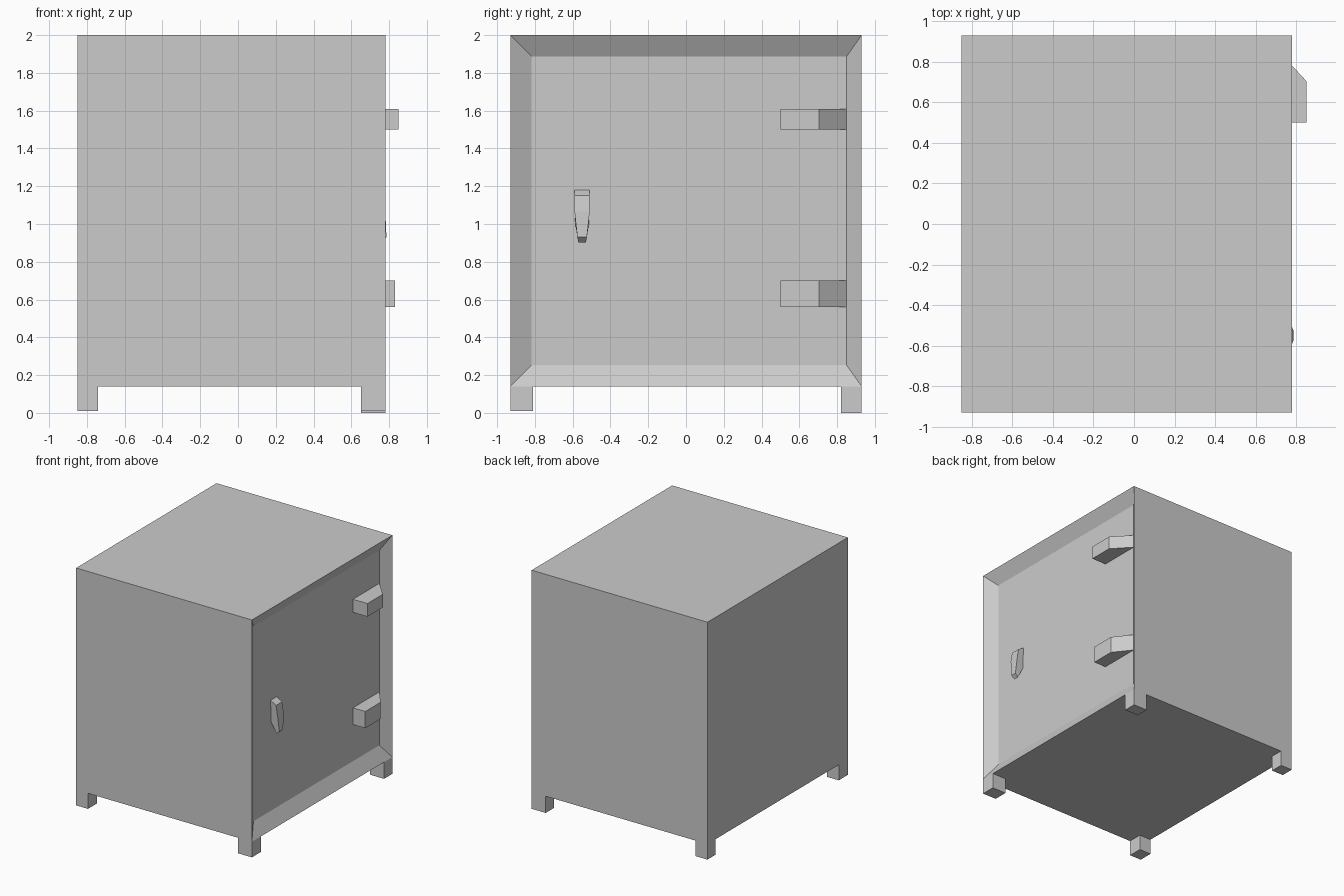
import bpy, bmesh

if "Cube" in bpy.data.objects:
    bpy.data.objects.remove(bpy.data.objects["Cube"])


def finish(bm, name):
    bmesh.ops.recalc_face_normals(bm, faces=bm.faces[:])
    mesh = bpy.data.meshes.new(name)
    bm.to_mesh(mesh)
    bm.free()
    obj = bpy.data.objects.new(name, mesh)
    bpy.context.collection.objects.link(obj)
    return obj


def box_mesh(x0, x1, y0, y1, z0, z1):
    bm = bmesh.new()
    bmesh.ops.create_cube(bm, size=1)
    for v in bm.verts:
        v.co.x = x1 if v.co.x > 0 else x0
        v.co.y = y1 if v.co.y > 0 else y0
        v.co.z = z1 if v.co.z > 0 else z0
    return bm


def loft(name, rings):
    """Bridge two matching outlines and cap both ends."""
    bm = bmesh.new()
    a, b = [[bm.verts.new(p) for p in ring] for ring in rings]
    bm.faces.new(a)
    bm.faces.new(b)
    for i in range(len(a)):
        j = (i + 1) % len(a)
        bm.faces.new((a[i], a[j], b[j], b[i]))
    return finish(bm, name)


FRONT_X = 0.78   # rim of the door side
DOOR_X = 0.716   # recessed door panel

# Cabinet with sloped frame around the recessed door
bm = box_mesh(-0.85, FRONT_X, -0.93, 0.93, 0.14, 2.0)
bm.normal_update()
door = max(bm.faces, key=lambda f: f.calc_center_median().x)
bmesh.ops.inset_region(bm, faces=[door], thickness=0.16)
for v in door.verts:
    v.co.x = DOOR_X
    if v.co.y > 0:
        v.co.y = 0.85    # narrower slope on the hinge side
finish(bm, "safe_body")

# Four corner feet
for side, x0, x1 in (("left", -0.85, -0.74), ("right", 0.65, FRONT_X)):
    for end, y0, y1 in (("front", -0.93, -0.81), ("back", 0.82, 0.93)):
        z0 = 0.0 if (side, end) == ("right", "back") else 0.01
        finish(box_mesh(x0, x1, y0, y1, z0, 0.14), f"{end}_{side}_foot")

# Hinges: a block with its outer end cut at an angle
for name, x, z0, z1 in (("upper_hinge", 0.85, 1.50, 1.61),
                        ("lower_hinge", 0.83, 0.56, 0.70)):
    outline = [(DOOR_X, 0.50), (x, 0.50), (x, 0.705), (DOOR_X, 0.85)]
    loft(name, [[(px, py, z) for px, py in outline] for z in (z0, z1)])

# Tapered handle: side profile as (x, z, half width)
profile = [(DOOR_X, 1.18, 0.04), (0.766, 1.15, 0.04), (0.78, 1.065, 0.04),
           (0.786, 0.93, 0.025), (0.757, 0.903, 0.02), (DOOR_X, 1.0, 0.036)]
loft("door_handle", [[(x, -0.55 + s * w, z) for x, z, w in profile]
                     for s in (-1, 1)])
